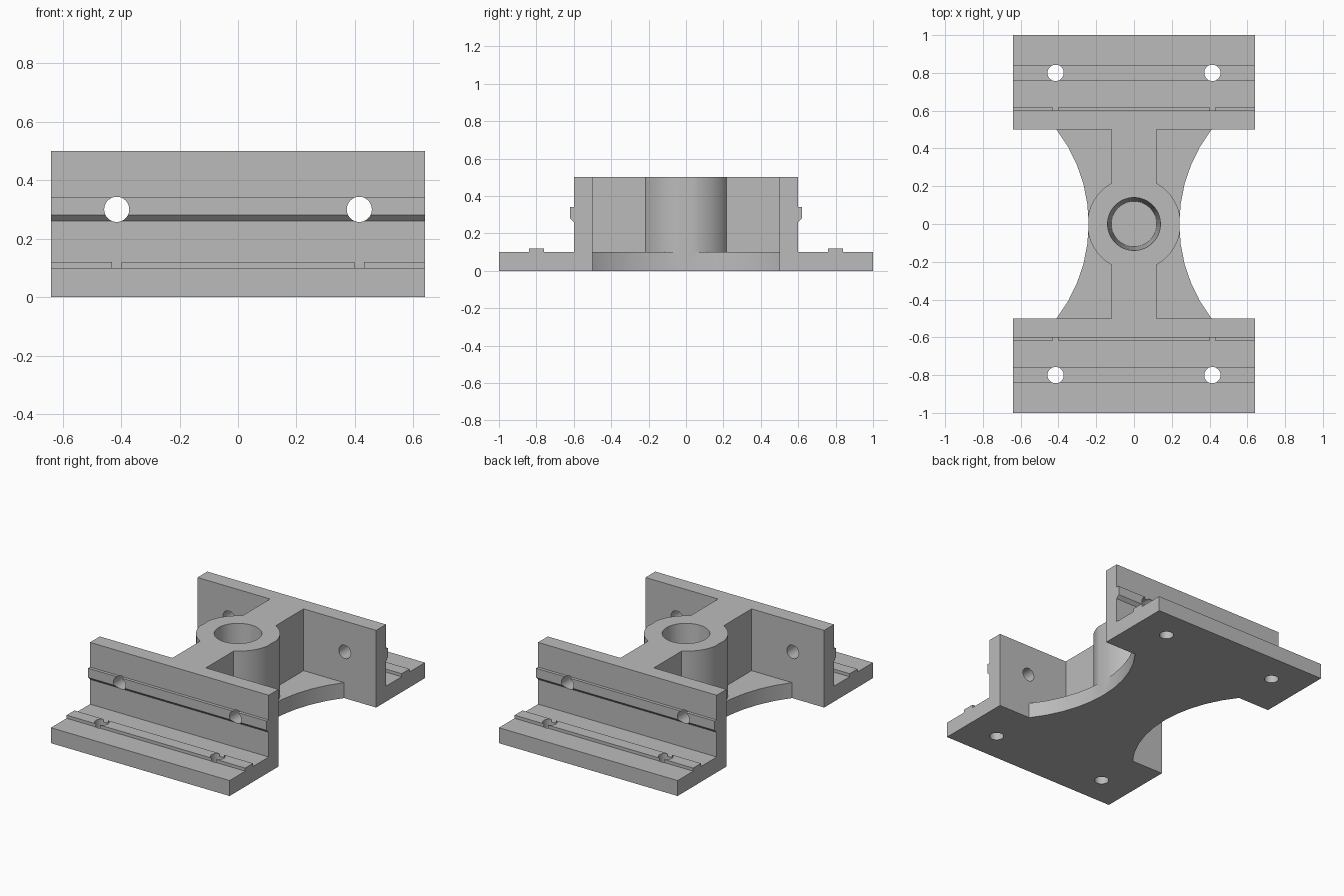
import bpy, bmesh
from math import radians

cube = bpy.data.objects.get("Cube")
if cube:
    bpy.data.objects.remove(cube, do_unlink=True)

grey = bpy.data.materials.new("light_grey")
grey.use_nodes = True
colour = (0.5, 0.5, 0.5, 1)
grey.diffuse_color = colour
grey.node_tree.nodes["Principled BSDF"].inputs["Base Color"].default_value = colour


def finish(name, bm):
    bmesh.ops.recalc_face_normals(bm, faces=bm.faces)
    mesh = bpy.data.meshes.new(name)
    bm.to_mesh(mesh)
    bm.free()
    mesh.materials.append(grey)
    ob = bpy.data.objects.new(name, mesh)
    bpy.context.collection.objects.link(ob)
    return ob


def box(name, half_x, half_y, z0, z1):
    bm = bmesh.new()
    bmesh.ops.create_cube(bm, size=2)
    for v in bm.verts:
        v.co = (v.co.x * half_x, v.co.y * half_y, z1 if v.co.z > 0 else z0)
    return finish(name, bm)


def cylinder(name, x, y, z0, z1, r0, r1=None, segments=48):
    bm = bmesh.new()
    bmesh.ops.create_cone(bm, cap_ends=True, segments=segments, radius1=r0,
                          radius2=r0 if r1 is None else r1, depth=z1 - z0)
    bmesh.ops.translate(bm, verts=bm.verts, vec=(x, y, (z0 + z1) / 2))
    return finish(name, bm)


def extrude_profile(name, points, half_x):
    bm = bmesh.new()
    face = bm.faces.new([bm.verts.new((-half_x, y, z)) for y, z in points])
    new = bmesh.ops.extrude_face_region(bm, geom=[face])["geom"]
    bmesh.ops.translate(bm, vec=(2 * half_x, 0, 0),
                        verts=[g for g in new if isinstance(g, bmesh.types.BMVert)])
    return finish(name, bm)


def combine(target, tool, operation):
    mod = target.modifiers.new(operation, 'BOOLEAN')
    mod.operation, mod.solver, mod.object = operation, 'EXACT', tool
    bpy.context.view_layer.objects.active = target
    bpy.ops.object.modifier_apply(modifier=mod.name)
    bpy.data.objects.remove(tool, do_unlink=True)


# Central plate, round boss and rib, narrowed by large arcs on both sides
body = box("mounting_bracket", 0.6, 0.55, 0, 0.1)
combine(body, cylinder("boss", 0, 0, 0.05, 0.5, 0.247), 'UNION')
combine(body, box("rib", 0.12, 0.55, 0.05, 0.5), 'UNION')
for side in (-1, 1):
    combine(body, cylinder("waist_cutter", side * 1.06, 0, -0.1, 0.7, 0.82), 'DIFFERENCE')

# Angle flanges at both ends, with a locating ridge on the foot and on the wall
flange = [(0.5, 0), (1, 0), (1, 0.1), (0.84, 0.1), (0.84, 0.12), (0.76, 0.12),
          (0.76, 0.1), (0.6, 0.1), (0.6, 0.26), (0.62, 0.28), (0.62, 0.34),
          (0.6, 0.34), (0.6, 0.5), (0.5, 0.5)]
for end in (-1, 1):
    combine(body, extrude_profile("flange", [(end * y, z) for y, z in flange], 0.64), 'UNION')

# Blind tapered bore in the boss
combine(body, cylinder("bore_cutter", 0, 0, 0.1, 0.6, 0.12, 0.145), 'DIFFERENCE')

# Screw holes through the feet and the walls
for x in (-0.415, 0.415):
    for y in (-0.8, 0.8):
        combine(body, cylinder("foot_hole", x, y, -0.1, 0.2, 0.043, segments=32), 'DIFFERENCE')
    drill = cylinder("wall_hole", x, 0, -0.8, 0.8, 0.043, segments=32)
    drill.rotation_euler.x = radians(90)
    drill.location.z = 0.3
    bpy.context.view_layer.update()
    combine(body, drill, 'DIFFERENCE')

# Smooth the round walls, keep the edges crisp
bpy.ops.object.select_all(action='DESELECT')
body.select_set(True)
bpy.context.view_layer.objects.active = body
bpy.ops.object.shade_smooth_by_angle(angle=radians(20))
